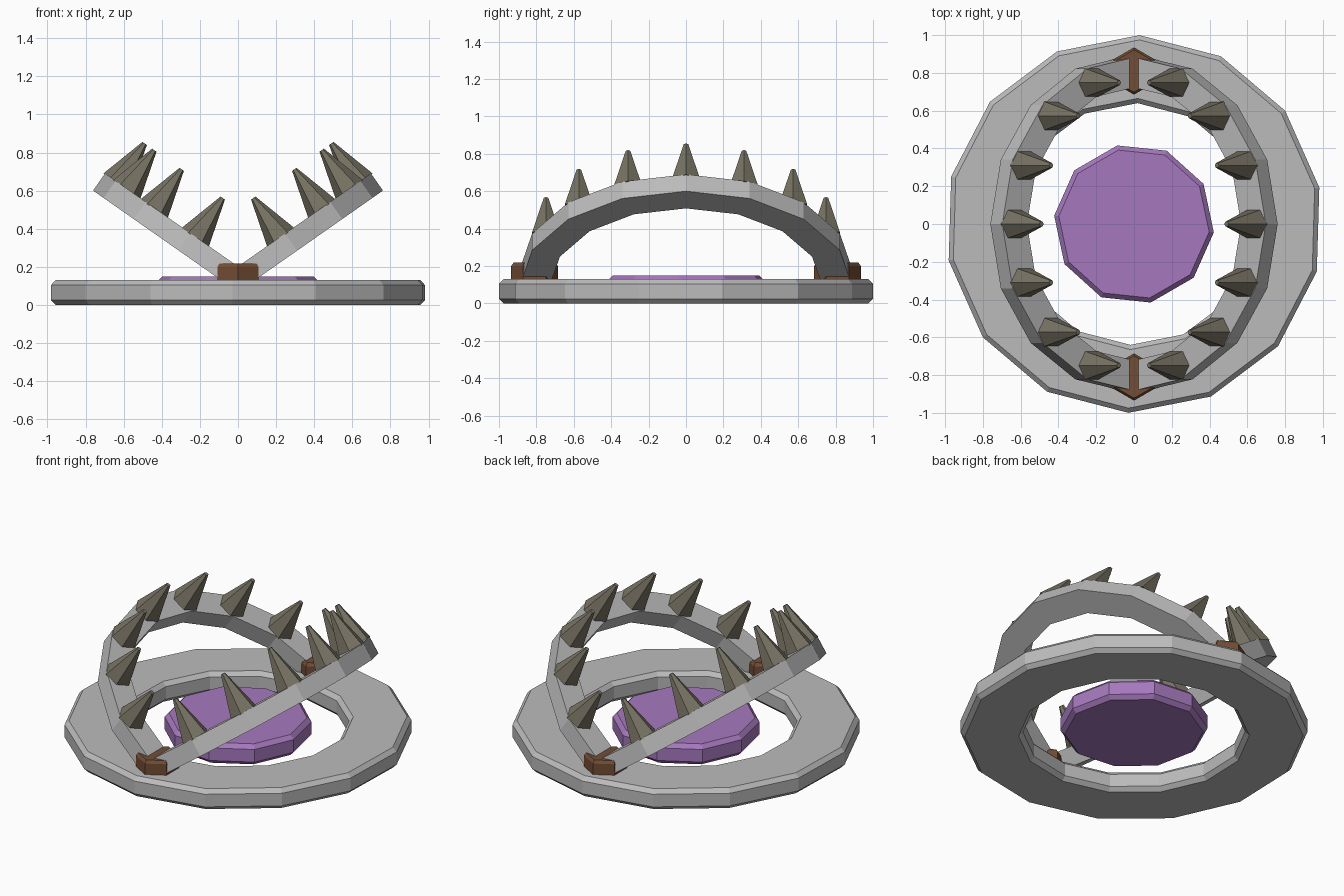
import bpy, bmesh, math
from mathutils import Matrix

if "Cube" in bpy.data.objects:
    bpy.data.objects.remove(bpy.data.objects["Cube"])


def material(name, rgb):
    m = bpy.data.materials.new(name)
    m.diffuse_color = (*rgb, 1)
    m.use_nodes = True
    m.node_tree.nodes["Principled BSDF"].inputs["Base Color"].default_value = m.diffuse_color
    return m


steel = material("grey_steel", (0.50, 0.50, 0.50))
purple = material("purple", (0.38, 0.19, 0.51))
brown = material("rusty_brown", (0.17, 0.075, 0.035))
tooth = material("dark_tooth", (0.185, 0.17, 0.125))


def sweep(name, profile, sides, start, mat, arc=360.0, hollow=False, matrix=Matrix()):
    """Turn an (r, z) profile about z. Hollow profiles are closed loops, others get end caps."""
    full = arc == 360.0
    bm = bmesh.new()
    rows = []
    for i in range(sides if full else sides + 1):
        a = math.radians(start + arc * i / sides)
        rows.append([bm.verts.new((r * math.cos(a), r * math.sin(a), z)) for r, z in profile])
    n = len(profile)
    for i in range(sides):
        p, q = rows[i], rows[(i + 1) % len(rows)]
        for j in range(n if hollow else n - 1):
            k = (j + 1) % n
            bm.faces.new((p[j], q[j], q[k], p[k]))
    if not hollow:
        bm.faces.new([row[0] for row in rows])
        bm.faces.new([row[-1] for row in rows])
    elif not full:
        bm.faces.new(rows[0])
        bm.faces.new(rows[-1])
    bmesh.ops.recalc_face_normals(bm, faces=bm.faces)
    bm.transform(matrix)
    me = bpy.data.meshes.new(name)
    bm.to_mesh(me)
    bm.free()
    me.materials.append(mat)
    ob = bpy.data.objects.new(name, me)
    bpy.context.collection.objects.link(ob)
    return ob


# Base ring with chamfered rims
B, H = 0.025, 0.13
sweep("base_ring",
      [(1 - B, 0), (1, B), (1, H - B), (1 - B, H),
       (0.64 + B, H), (0.64, H - B), (0.64, B), (0.64 + B, 0)],
      14, 88.3, steel, hollow=True)

# Trigger plate in the middle
sweep("trigger_plate",
      [(0.40, 0.02), (0.425, 0.045), (0.425, 0.125), (0.40, 0.15)],
      10, -6, purple)

# Hinge blocks, front and back
for side, label in ((-1, "front"), (1, "back")):
    sweep(label + "_hinge",
          [(0.112, 0.002), (0.125, 0.015), (0.125, 0.2), (0.112, 0.218)],
          6, 30, brown, matrix=Matrix.Translation((0, side * 0.81, 0)))

# Two open jaws, each a half ring with seven teeth
T = 0.055
for turn, label in ((0, "right"), (180, "left")):
    pose = (Matrix.Translation((0, 0, 0.135))
            @ Matrix.Rotation(math.radians(turn), 4, 'Z')
            @ Matrix.Rotation(math.radians(-35), 4, 'Y'))
    sweep(label + "_jaw", [(0.73, -T), (0.89, -T), (0.89, T), (0.73, T)],
          8, -90, steel, arc=180.0, hollow=True, matrix=pose)
    for i in range(7):
        a = math.radians(-67.5 + 22.5 * i)
        spot = Matrix.Translation((0.81 * math.cos(a), 0.81 * math.sin(a), 0))
        sweep(f"{label}_tooth_{i + 1}", [(0.087, 0.05), (0.014, 0.303)],
              6, 0, tooth, matrix=pose @ spot)
